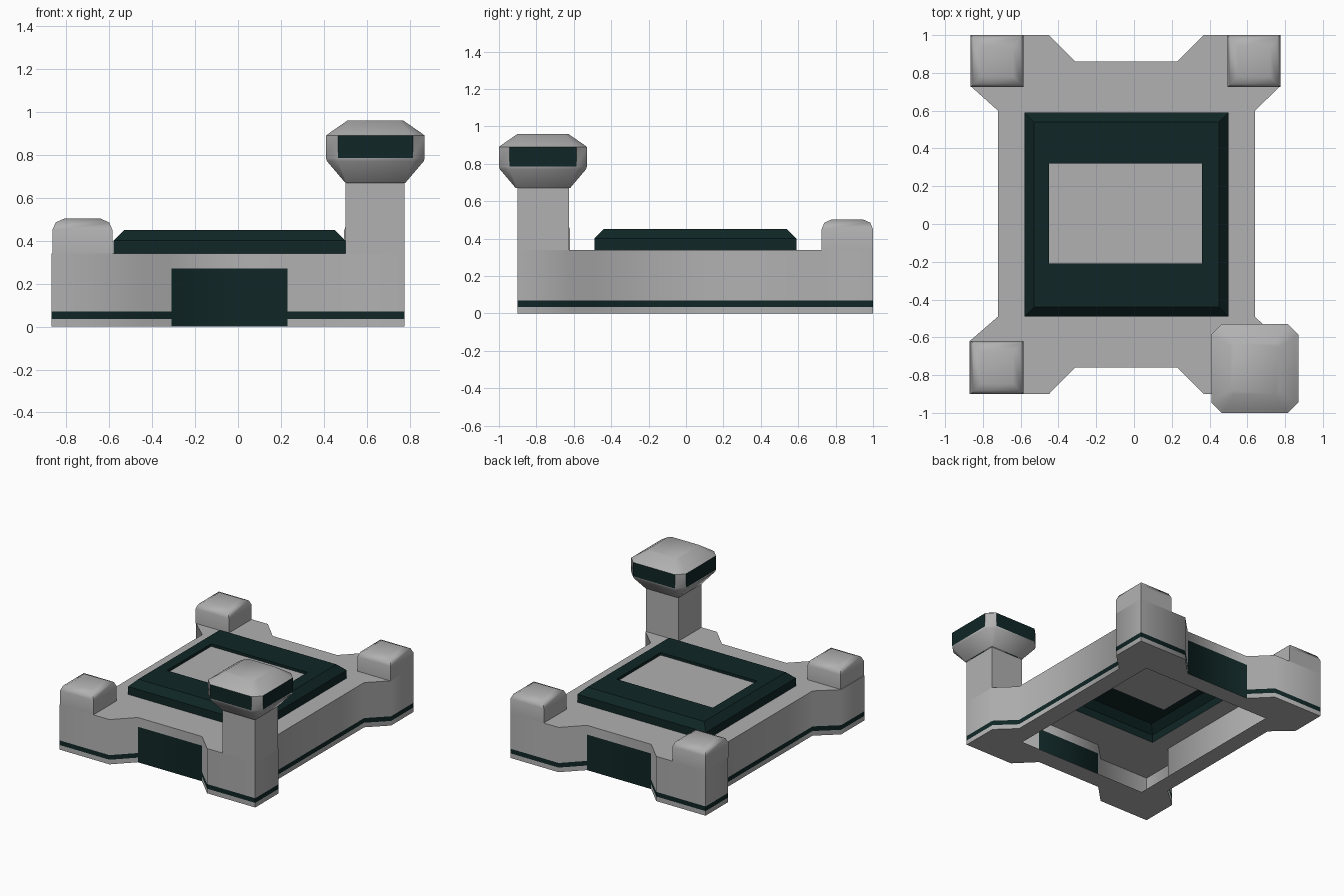
import bpy, bmesh, math

if "Cube" in bpy.data.objects:
    bpy.data.objects.remove(bpy.data.objects["Cube"])


def material(name, rgb):
    m = bpy.data.materials.new(name)
    m.diffuse_color = (*rgb, 1)
    m.use_nodes = True
    m.node_tree.nodes["Principled BSDF"].inputs["Base Color"].default_value = m.diffuse_color
    return m


GREY = material("light grey", (0.44, 0.44, 0.44))
DARK = material("dark teal", (0.005, 0.019, 0.019))


def finish(name, bm, mats=(GREY, DARK), angle=50):
    """Smooth shading with sharp edges kept, then link the object."""
    bm.normal_update()
    for f in bm.faces:
        f.smooth = True
    for e in bm.edges:
        e.smooth = len(e.link_faces) == 2 and e.calc_face_angle(0) < math.radians(angle)
    me = bpy.data.meshes.new(name)
    bm.to_mesh(me)
    bm.free()
    for m in mats:
        me.materials.append(m)
    ob = bpy.data.objects.new(name, me)
    bpy.context.collection.objects.link(ob)
    return ob


def rect(box, z, inset=0.0, chamfer=0.0):
    """Counter-clockwise rectangle, optionally with cut corners."""
    x0, x1, y0, y1 = box
    x0, x1, y0, y1 = x0 + inset, x1 - inset, y0 + inset, y1 - inset
    c = chamfer
    if c == 0:
        return [(x0, y0, z), (x1, y0, z), (x1, y1, z), (x0, y1, z)]
    return [(x0 + c, y0, z), (x1 - c, y0, z), (x1, y0 + c, z), (x1, y1 - c, z),
            (x1 - c, y1, z), (x0 + c, y1, z), (x0, y1 - c, z), (x0, y0 + c, z)]


def loft(rings, cap=True):
    """Skin stacked rings; returns the bmesh, vertex rings and side faces."""
    bm = bmesh.new()
    vs = [[bm.verts.new(p) for p in r] for r in rings]
    n = len(vs[0])
    sides = [[bm.faces.new((a[i], a[(i + 1) % n], b[(i + 1) % n], b[i])) for i in range(n)]
             for a, b in zip(vs, vs[1:])]
    if cap:
        bm.faces.new(vs[-1])
    return bm, vs, sides


def fill_with_hole(bm, outer, hole, up):
    """Flat plate between an outer loop and a rectangular hole."""
    inner = [bm.verts.new(p) for p in hole]
    edges = []
    for loop in (outer, inner):
        for a, b in zip(loop, loop[1:] + loop[:1]):
            edges.append(bm.edges.get((a, b)) or bm.edges.new((a, b)))
    res = bmesh.ops.triangle_fill(bm, use_beauty=True, use_dissolve=False, edges=edges)
    for f in res["geom"]:
        if isinstance(f, bmesh.types.BMFace):
            f.normal_update()
            if (f.normal.z > 0) != up:
                f.normal_flip()


FRAME = (-0.58, 0.50, -0.49, 0.59)
HOLE = (-0.45, 0.36, -0.21, 0.32)
FLOOR_GAP = (-0.59, 0.50, -0.62, 0.73)

# Hollow base: star-shaped outline with a notch front and back
outline = [(-0.87, -0.90), (-0.45, -0.90), (-0.31, -0.76), (0.23, -0.76), (0.37, -0.90),
           (0.775, -0.90), (0.775, -0.62), (0.64, -0.49), (0.64, 0.60), (0.775, 0.73),
           (0.775, 1.0), (0.37, 1.0), (0.23, 0.86), (-0.31, 0.86), (-0.45, 1.0),
           (-0.865, 1.0), (-0.865, 0.73), (-0.72, 0.60), (-0.72, -0.49), (-0.87, -0.62)]
bm, vs, sides = loft([[(x, y, z) for x, y in outline] for z in (0, 0.035, 0.07, 0.27, 0.34)],
                     cap=False)
for f in sides[1]:                       # stripe all round
    f.material_index = 1
for row in sides[:3]:                    # doors in the two notches
    row[2].material_index = row[12].material_index = 1
fill_with_hole(bm, vs[-1], rect(FRAME, 0.34), True)
fill_with_hole(bm, vs[0], rect(FLOOR_GAP, 0), False)
finish("base", bm)

# Roof frame and the panel set into it
bm, vs, sides = loft([rect(FRAME, 0.34), rect(FRAME, 0.40), rect(FRAME, 0.45, 0.05),
                      rect(HOLE, 0.45), rect(HOLE, 0.43)], cap=False)
finish("roof_frame", bm, (DARK,), 30)
bm = bmesh.new()
bm.faces.new([bm.verts.new(p) for p in rect(HOLE, 0.43)])
finish("roof_panel", bm, (GREY,))

# Three low corner posts with rounded tops
posts = {"post_front_left": (-0.865, -0.585, -0.90, -0.62),
         "post_back_left": (-0.865, -0.585, 0.725, 1.0),
         "post_back_right": (0.495, 0.775, 0.725, 1.0)}
for name, box in posts.items():
    bm, _, _ = loft([rect(box, z, i) for i, z in
                     ((0, 0.34), (0, 0.45), (0.015, 0.485), (0.055, 0.503))])
    finish(name, bm, (GREY,))

# Watch tower shaft
bm, _, _ = loft([rect((0.50, 0.775, -0.90, -0.625), z) for z in (0.34, 0.67)], cap=False)
finish("tower_shaft", bm, (GREY,))

# Tower head: flared underside, window band, sloped roof
head = (0.41, 0.87, -1.0, -0.53)
bm, _, sides = loft([rect(head, 0.67, 0.09, 0.005), rect(head, 0.77, 0.005, 0.05),
                     rect(head, 0.785, 0, 0.055), rect(head, 0.89, 0, 0.055),
                     rect(head, 0.905, 0.02, 0.05), rect(head, 0.96, 0.10, 0.02)])
windows = sides[2][::2]
bmesh.ops.inset_individual(bm, faces=windows, thickness=0.012, depth=-0.012)
for f in windows:
    f.material_index = 1
finish("tower_head", bm)
